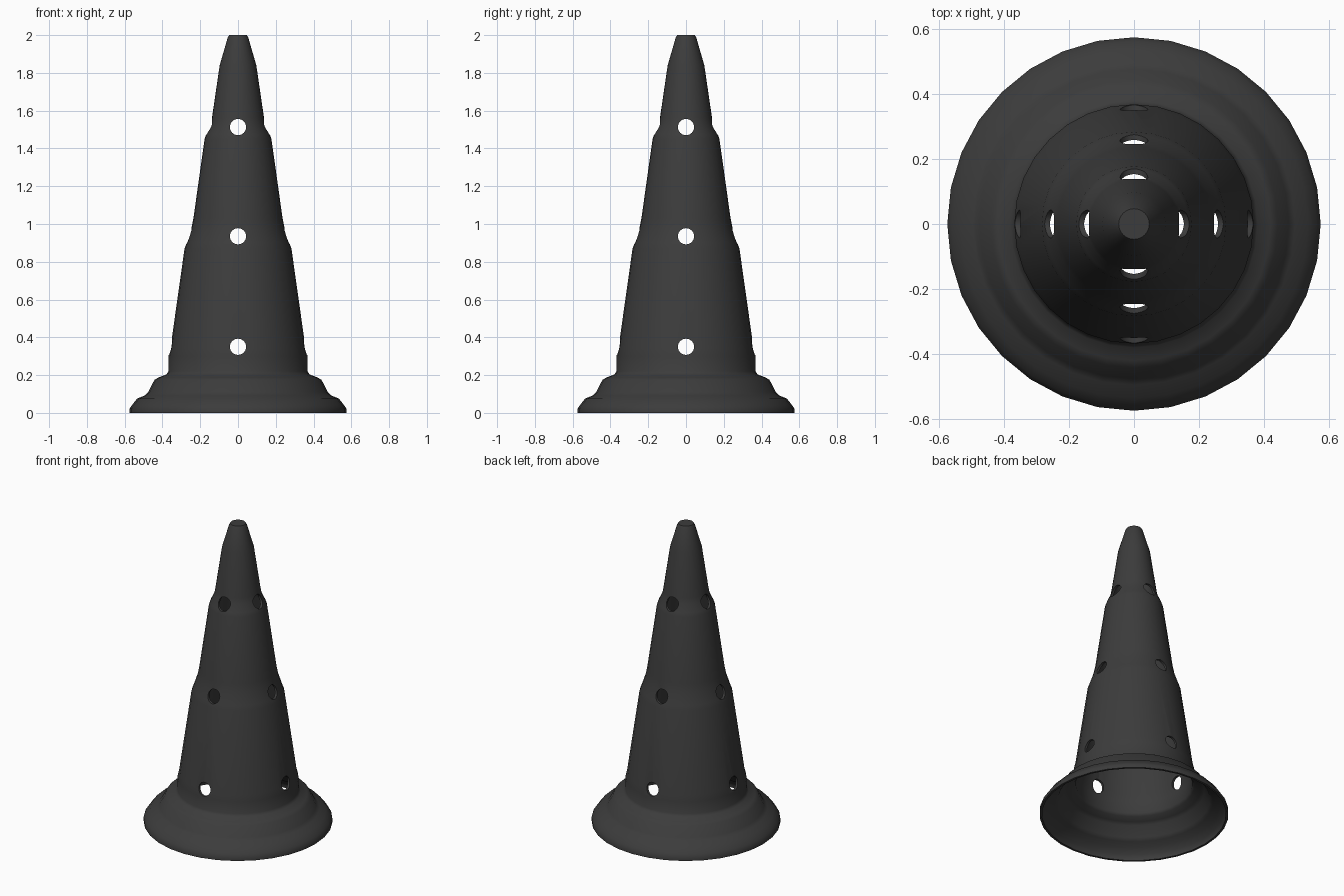
import bpy, bmesh, math
from mathutils import Matrix

if "Cube" in bpy.data.objects:
    bpy.data.objects.remove(bpy.data.objects["Cube"])

SEG = 32
WALL = 0.014
# Outer profile (radius, height), rim to tip
profile = [(0.574, 0.0), (0.574, 0.022), (0.562, 0.04), (0.535, 0.075), (0.495, 0.092),
           (0.476, 0.11), (0.442, 0.175), (0.42, 0.188), (0.38, 0.203), (0.368, 0.22),
           (0.368, 0.3), (0.358, 0.34), (0.283, 0.87), (0.272, 0.9), (0.247, 0.975),
           (0.236, 1.03), (0.177, 1.45), (0.168, 1.475), (0.145, 1.525), (0.138, 1.56),
           (0.097, 1.84), (0.055, 1.985), (0.047, 2.0)]


def new_object(name, bm):
    bmesh.ops.recalc_face_normals(bm, faces=bm.faces)
    mesh = bpy.data.meshes.new(name)
    bm.to_mesh(mesh)
    bm.free()
    obj = bpy.data.objects.new(name, mesh)
    bpy.context.collection.objects.link(obj)
    return obj


# Hollow cone: outer and inner skins joined at the bottom rim, closed tips
bm = bmesh.new()
inner = [(r - WALL, z if i == 0 else z - WALL * 0.4) for i, (r, z) in enumerate(profile)]
inner[-1] = (inner[-1][0], 2.0 - WALL)
rings = []
for r, z in inner[::-1] + profile:
    rings.append([bm.verts.new((r * math.cos(2 * math.pi * k / SEG),
                                r * math.sin(2 * math.pi * k / SEG), z)) for k in range(SEG)])
for a, b in zip(rings, rings[1:]):
    for k in range(SEG):
        n = (k + 1) % SEG
        bm.faces.new((a[k], a[n], b[n], b[k]))
bm.faces.new(rings[0])
bm.faces.new(rings[-1])
cone = new_object("cone_body", bm)

# Three tiers of four side holes
bm = bmesh.new()
for z in (0.35, 0.935, 1.513):
    for q in range(4):
        m = (Matrix.Rotation(q * math.pi / 2, 4, 'Z') @ Matrix.Translation((0.33, 0, z))
             @ Matrix.Rotation(math.pi / 2, 4, 'Y'))
        bmesh.ops.create_cone(bm, cap_ends=True, segments=24, radius1=0.043,
                              radius2=0.043, depth=0.5, matrix=m)
cutter = new_object("hole_cutter", bm)
cutter.hide_render = True

mod = cone.modifiers.new("holes", 'BOOLEAN')
mod.operation = 'DIFFERENCE'
mod.solver = 'EXACT'
mod.object = cutter
bpy.context.view_layer.objects.active = cone
cone.select_set(True)
bpy.ops.object.modifier_apply(modifier=mod.name)
bpy.data.objects.remove(cutter, do_unlink=True)

# Dark plastic
mat = bpy.data.materials.new("dark_plastic")
mat.diffuse_color = (0.045, 0.045, 0.045, 1)
mat.use_nodes = True
mat.node_tree.nodes["Principled BSDF"].inputs["Base Color"].default_value = mat.diffuse_color
cone.data.materials.clear()
cone.data.materials.append(mat)
bpy.ops.object.shade_smooth_by_angle(angle=math.radians(40))
